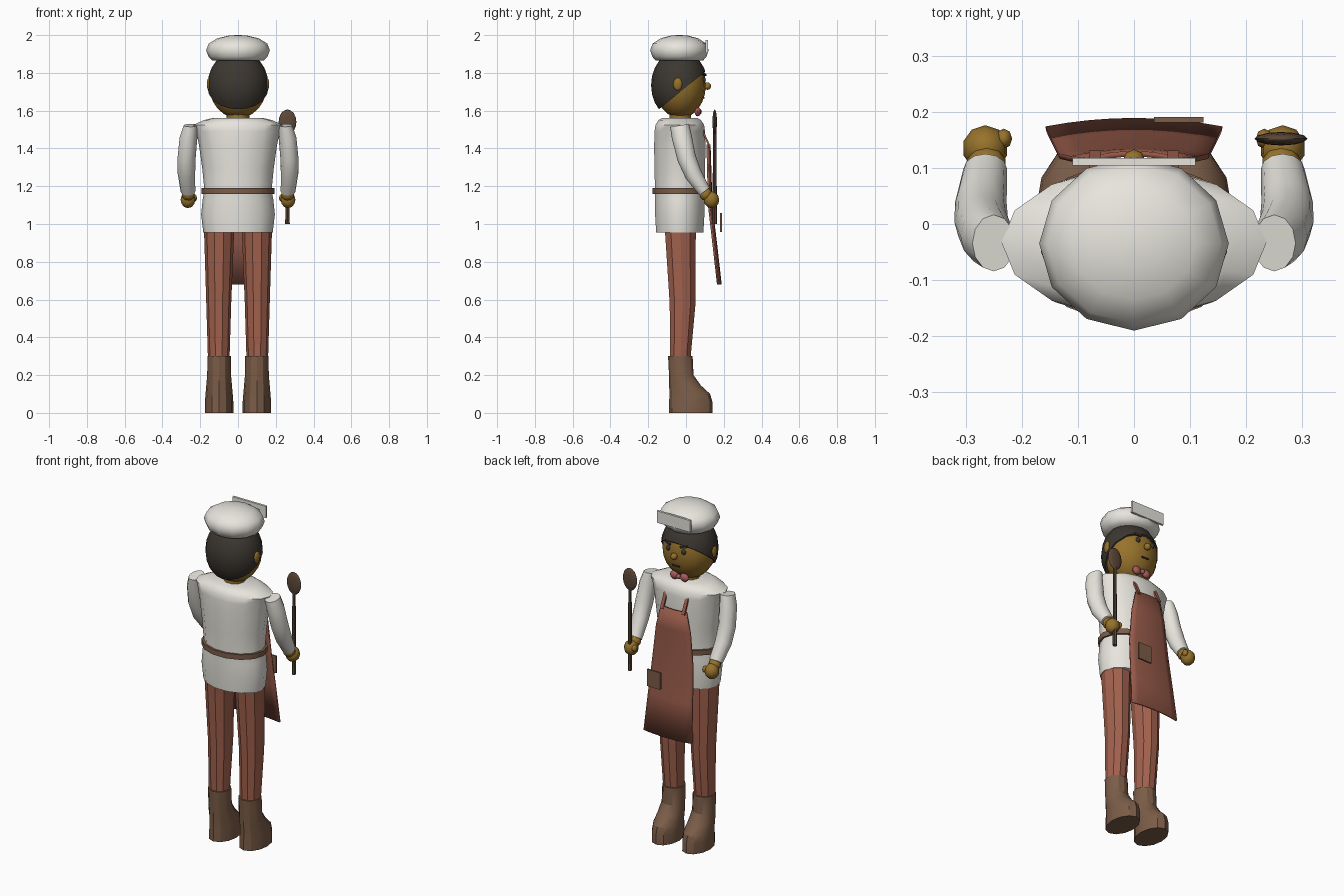
import bpy, bmesh, math
from mathutils import Vector, Matrix

if "Cube" in bpy.data.objects:
    bpy.data.objects.remove(bpy.data.objects["Cube"])


def mat(name, rgb):
    m = bpy.data.materials.new(name)
    m.diffuse_color = (*rgb, 1)
    m.use_nodes = True
    m.node_tree.nodes["Principled BSDF"].inputs["Base Color"].default_value = m.diffuse_color
    return m


CLOTH = mat("white_cloth", (0.8, 0.78, 0.72))
SKIN = mat("skin", (0.31, 0.17, 0.025))
HAIR = mat("dark_hair", (0.045, 0.038, 0.03))
TROUSER = mat("trouser_red", (0.36, 0.12, 0.075))
APRON = mat("apron_red", (0.3, 0.1, 0.065))
LEATHER = mat("leather", (0.2, 0.11, 0.065))
WOOD = mat("dark_wood", (0.11, 0.065, 0.04))
TIE = mat("tie_red", (0.4, 0.11, 0.11))


def finish(name, bm, m, angle=40):
    bmesh.ops.recalc_face_normals(bm, faces=bm.faces)
    me = bpy.data.meshes.new(name)
    bm.to_mesh(me)
    bm.free()
    ob = bpy.data.objects.new(name, me)
    bpy.context.collection.objects.link(ob)
    me.materials.append(m)
    if angle:
        bpy.ops.object.select_all(action='DESELECT')
        ob.select_set(True)
        bpy.context.view_layer.objects.active = ob
        bpy.ops.object.shade_smooth_by_angle(angle=math.radians(angle))
    return ob


def loft(name, rings, n, m, angle=40):
    """Rings are (x, y, z, rx, ry[, tilt about x]) joined into a capped body."""
    bm = bmesh.new()
    loops = []
    for x, y, z, rx, ry, *t in rings:
        t = t[0] if t else 0
        loop = []
        for i in range(n):
            a = 2 * math.pi * i / n
            v = ry * math.sin(a)
            loop.append(bm.verts.new((x + rx * math.cos(a), y + v * math.cos(t), z + v * math.sin(t))))
        loops.append(loop)
    for a, b in zip(loops, loops[1:]):
        for i in range(n):
            j = (i + 1) % n
            bm.faces.new((a[i], a[j], b[j], b[i]))
    bm.faces.new(loops[0])
    bm.faces.new(loops[-1])
    return finish(name, bm, m, angle)


def ball(name, c, r, m, u=12, v=8, cut=None):
    bm = bmesh.new()
    bmesh.ops.create_uvsphere(bm, u_segments=u, v_segments=v, radius=1,
                              matrix=Matrix.Translation(c) @ Matrix.Diagonal((*r, 1)))
    if cut:
        res = bmesh.ops.bisect_plane(bm, geom=bm.verts[:] + bm.edges[:] + bm.faces[:],
                                     plane_co=cut[0], plane_no=cut[1], clear_inner=True)
        edges = [e for e in res["geom_cut"] if isinstance(e, bmesh.types.BMEdge)]
        bmesh.ops.holes_fill(bm, edges=edges)
    return finish(name, bm, m, 60)


def box(name, c, size, m, rot=(0, 0, 0)):
    bm = bmesh.new()
    bmesh.ops.create_cube(bm, size=1, matrix=Matrix.Diagonal((*size, 1)))
    ob = finish(name, bm, m, 0)
    ob.location, ob.rotation_euler = c, rot
    return ob


# Limbs and paired parts
for s, side in ((-1, "left"), (1, "right")):
    loft(side + "_boot", [(s * .1, .025, 0, .075, .115), (s * .1, .025, .06, .075, .114),
                          (s * .1, .02, .1, .072, .108), (s * .1, -.005, .145, .068, .084),
                          (s * .1, -.025, .2, .063, .065), (s * .1, -.03, .3, .062, .065)],
         12, LEATHER, 30)
    loft(side + "_trouser_leg", [(s * .102, -.03, .28, .057, .056), (s * .102, -.018, .58, .066, .072),
                                 (s * .1, -.03, .97, .08, .086)], 10, TROUSER, 25)
    loft(side + "_sleeve", [(s * .25, -.034, 1.522, .038, .051, .15), (s * .262, -.022, 1.46, .047, .053, .2),
                            (s * .272, .003, 1.35, .048, .05, .35), (s * .273, .038, 1.265, .046, .046, .55),
                            (s * .265, .098, 1.172, .039, .034, .65)], 12, CLOTH, 50)
    ball(side + "_wrist", (s * .263, .105, 1.157), (.036, .034, .034), SKIN, 10, 6)
    ball(side + "_hand", (s * .265, .135, 1.128), (.041, .041, .044), SKIN, 10, 6)
    ball(side + "_thumb", (s * .232, .152, 1.137), (.015, .018, .02), SKIN, 8, 6)
    ball(side + "_ear", (s * .153, -.043, 1.74), (.013, .025, .035), SKIN, 10, 6)
    ball(side + "_eye", (s * .05, .093, 1.762), (.014, .012, .016), HAIR, 8, 6)
    box(side + "_eyebrow", (s * .052, .095, 1.793), (.042, .012, .011), HAIR, (0, -s * .2, -s * .35))
    ball(side + "_tie_wing", (s * .033, .062, 1.594), (.028, .017, .024), TIE, 8, 6)
    box(side + "_apron_strap", (s * .07, .107, 1.45), (.02, .01, .095), APRON, (.42, 0, 0))

# Shirt, belt and neck
loft("shirt", [(0, -.033, .955, .184, .128), (0, -.033, 1.05, .195, .134), (0, -.033, 1.13, .187, .134),
               (0, -.033, 1.18, .178, .134), (0, -.033, 1.3, .19, .138), (0, -.033, 1.42, .207, .139),
               (0, -.033, 1.49, .222, .137), (0, -.033, 1.525, .236, .132), (0, -.033, 1.55, .18, .115),
               (0, -.033, 1.562, .13, .095)], 14, CLOTH, 55)
loft("belt", [(0, -.033, 1.16, .192, .147), (0, -.033, 1.19, .192, .147)], 14, LEATHER)
loft("neck", [(0, -.03, 1.54, .06, .06), (0, -.03, 1.64, .06, .06)], 10, SKIN)

# Head and face
ball("head", (0, -.03, 1.735), (.153, .135, .175), SKIN, 16, 12)
ball("hair", (0, -.035, 1.735), (.161, .15, .185), HAIR, 16, 12,
     ((0, -.14, 1.61), Vector((0, -.2, .245)).normalized()))
ball("nose", (0, .113, 1.73), (.02, .02, .02), SKIN, 8, 6)
ball("tie_knot", (0, .07, 1.594), (.014, .014, .014), TIE, 8, 6)
box("mouth", (0, .094, 1.668), (.045, .01, .007), HAIR)

# Hat with upright front band
loft("hat", [(0, -.035, 1.865, .135, .125), (0, -.035, 1.885, .156, .143), (0, -.035, 1.92, .169, .155),
             (0, -.035, 1.955, .155, .142), (0, -.035, 1.983, .11, .1), (0, -.035, 1.997, .05, .046),
             (0, -.035, 2, .012, .011)], 12, CLOTH, 60)
box("hat_front_band", (0, .111, 1.939), (.22, .013, .07), CLOTH)

# Apron: rows are (z, half width, edge y, centre bulge)
rows = [(1.42, .083, .113, .012), (1.3, .112, .116, .013), (1.1, .133, .121, .014),
        (.9, .145, .144, .015), (.68, .157, .169, .015)]
bm = bmesh.new()
cols = 8
grid = [[bm.verts.new((w * u, y + b * (1 - u * u), z)) for u in (2 * i / cols - 1 for i in range(cols + 1))]
        for z, w, y, b in rows]
for a, b in zip(grid, grid[1:]):
    for i in range(cols):
        bm.faces.new((a[i], a[i + 1], b[i + 1], b[i]))
apron = finish("apron", bm, APRON)
sol = apron.modifiers.new("thickness", 'SOLIDIFY')
sol.thickness, sol.offset = .01, 0
box("apron_pocket", (.08, .186, 1.007), (.088, .01, .1), LEATHER)

# Wooden spoon
loft("spoon_handle", [(.262, .152, 1.0, .012, .012), (.262, .152, 1.5, .009, .009)], 8, WOOD)
ball("spoon_bowl", (.262, .152, 1.54), (.047, .012, .066), WOOD, 12, 8)
